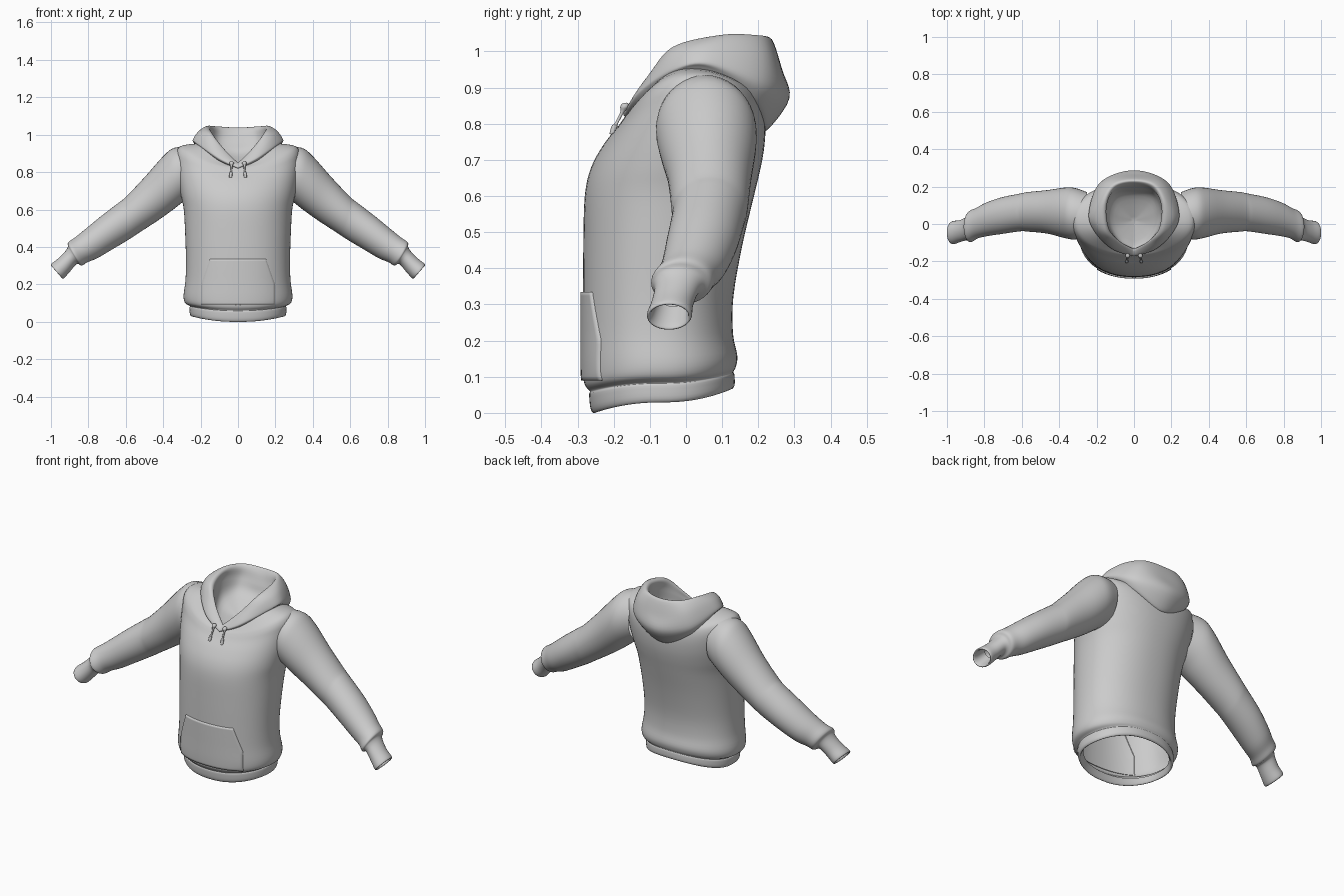
import bpy, bmesh
from math import sin, cos, pi, copysign
from mathutils import Vector as V
from mathutils.bvhtree import BVHTree


def spline(pts, n, before=None, after=None):
    """Catmull-Rom samples through pts, n steps per span."""
    p = [before or pts[0]] + list(pts) + [after or pts[-1]]
    out = []
    for i in range(1, len(p) - 2):
        a, b, c, d = p[i - 1:i + 3]
        for k in range(n):
            t = k / n
            out.append(0.5 * (2 * b + (c - a) * t + (2 * a - 5 * b + 4 * c - d) * t * t
                              + (3 * b - a - 3 * c + d) * t ** 3))
    return out + [pts[-1].copy()]


def make(name, verts, faces):
    bm = bmesh.new()
    vs = [bm.verts.new(v) for v in verts]
    for f in faces:
        bm.faces.new([vs[i] for i in f])
    bmesh.ops.remove_doubles(bm, verts=bm.verts, dist=1e-5)
    bmesh.ops.recalc_face_normals(bm, faces=bm.faces)
    me = bpy.data.meshes.new(name)
    bm.to_mesh(me)
    bm.free()
    me.polygons.foreach_set("use_smooth", [True] * len(me.polygons))
    ob = bpy.data.objects.new(name, me)
    bpy.context.collection.objects.link(ob)
    return ob


def loft(name, rings, n):
    """Skin closed rings, smoothed along their length."""
    cols = [spline(col, n) for col in zip(*rings)]
    m, rows = len(cols), len(cols[0])
    verts = [cols[j][i] for i in range(rows) for j in range(m)]
    faces = [(i * m + j, i * m + (j + 1) % m, (i + 1) * m + (j + 1) % m, (i + 1) * m + j)
             for i in range(rows - 1) for j in range(m)]
    return make(name, verts, faces)


# Torso: half width, front y, back y, then z at front, side and back
torso_rows = [
    (.235, -.235, .110, .035, .060, .090),
    (.246, -.252, .122, .000, .030, .066),
    (.257, -.264, .134, .012, .040, .075),
    (.259, -.268, .134, .050, .075, .105),
    (.257, -.266, .131, .060, .084, .113),
    (.283, -.281, .138, .080, .100, .128),
    (.291, -.285, .142, .125, .140, .158),
    (.281, -.285, .130, .220, .220, .220),
    (.278, -.285, .131, .320, .320, .320),
    (.282, -.284, .155, .460, .460, .460),
    (.290, -.280, .188, .600, .600, .600),
    (.306, -.262, .207, .680, .680, .680),
    (.322, -.226, .217, .745, .770, .740),
    (.330, -.190, .220, .790, .860, .800),
    (.327, -.172, .214, .815, .915, .850),
    (.295, -.160, .200, .828, .943, .880),
    (.195, -.140, .165, .838, .955, .900)]


def torso_ring(w, yf, yb, zf, zs, zb, m=72):
    ring = []
    for j in range(m):
        c, s = cos(2 * pi * j / m), sin(2 * pi * j / m)
        e = 2 / 2.2
        x = w * copysign(abs(c) ** e, c)
        y = (yf + yb) / 2 + (yb - yf) / 2 * copysign(abs(s) ** e, s)
        ring.append(V((x, y, zs * c * c + (zb if s > 0 else zf) * s * s)))
    return ring


torso = loft("torso", [torso_ring(*r) for r in torso_rows], 4)

# Sleeves with cuffs: top x,z / bottom x,z of each ring, centre y, half depth
sleeve_rows = [
    (.250, .935, .250, .670, .050, .120),
    (.340, .930, .295, .640, .055, .138),
    (.400, .885, .350, .597, .060, .134),
    (.500, .772, .430, .540, .065, .116),
    (.600, .667, .530, .475, .065, .106),
    (.640, .635, .575, .445, .062, .101),
    (.740, .558, .670, .388, .045, .098),
    (.820, .492, .752, .340, .025, .090),
    (.872, .450, .805, .318, .005, .082),
    (.908, .424, .835, .300, -.012, .084),
    (.910, .400, .853, .308, -.020, .070),
    (.926, .374, .868, .304, -.026, .061),
    (.962, .338, .900, .266, -.038, .058),
    (.999, .308, .932, .232, -.046, .062),
    (.990, .302, .937, .241, -.046, .052),
    (.940, .345, .890, .295, -.034, .045)]


def sleeve_ring(side, tx, tz, bx, bz, yc, d, m=40):
    mid, up = V((tx + bx, 0, tz + bz)) / 2, V((tx - bx, 0, tz - bz)) / 2
    ring = []
    for j in range(m):
        a = 2 * pi * j / m
        p = mid + up * cos(a) + V((0, yc + d * sin(a), 0))
        ring.append(V((p.x * side, p.y, p.z)))
    return ring


for side, word in ((1, "left"), (-1, "right")):
    loft("sleeve_" + word, [sleeve_ring(side, *r) for r in sleeve_rows], 4)

# Hood: each row runs from front centre round one side to back centre
hood_rows = [
    [(0, -.150, .815), (.10, -.115, .855), (.185, -.035, .915), (.215, .06, .935), (.15, .18, .85), (0, .205, .785)],
    [(0, -.172, .822), (.11, -.135, .872), (.205, -.040, .937), (.232, .06, .953), (.17, .20, .865), (0, .228, .785)],
    [(0, -.168, .835), (.12, -.130, .893), (.215, -.033, .957), (.240, .07, .970), (.178, .225, .91), (0, .286, .870)],
    [(0, -.155, .845), (.11, -.115, .920), (.190, -.035, .995), (.210, .08, 1.018), (.150, .225, .99), (0, .266, .950)],
    [(0, -.142, .850), (.092, -.100, .934), (.155, -.035, 1.013), (.170, .10, 1.045), (.115, .208, 1.042), (0, .237, 1.034)],
    [(0, -.135, .846), (.078, -.092, .926), (.135, -.025, 1.00), (.147, .10, 1.034), (.10, .190, 1.028), (0, .212, 1.018)],
    [(0, -.132, .836), (.080, -.090, .895), (.138, -.015, .950), (.150, .08, .980), (.105, .170, .97), (0, .185, .960)],
    [(0, -.115, .815), (.070, -.080, .840), (.115, -.010, .865), (.125, .06, .890), (.09, .130, .90), (0, .150, .895)],
    [(0, .02, .825)] * 6]


def hood_ring(row):
    p = [V(q) for q in row]
    half = spline(p, 8, after=V((-p[-2].x, p[-2].y, p[-2].z)))
    return half + [V((-q.x, q.y, q.z)) for q in half[-2:0:-1]]


loft("hood", [hood_ring(r) for r in hood_rows], 5)

# Kangaroo pocket: trapezoid patch draped on the torso front
bm = bmesh.new()
bm.from_mesh(torso.data)
tree = BVHTree.FromBMesh(bm)
bm.free()


def front_y(x, z):
    return tree.ray_cast(V((x, -1, z)), V((0, 1, 0)))[0].y


nx, nz = 36, 24
verts = []
for i in range(nz + 1):
    v = min(max((i - 1) / (nz - 2), 0), 1)
    z = .09 + .245 * v
    w = .198 if z < .2 else .198 - .048 * (z - .2) / .135
    for j in range(nx + 1):
        u = min(max((j - 1) / (nx - 2), 0), 1) * 2 - 1
        edge = i in (0, nz) or j in (0, nx)
        verts.append(V((u * w, front_y(u * w, z) + (.004 if edge else -.007), z)))
faces = [(k, k + 1, k + nx + 2, k + nx + 1)
         for i in range(nz) for k in range(i * (nx + 1), i * (nx + 1) + nx)]
make("pocket", verts, faces)


# Drawstrings with eyelet knots and end tips
def tube(name, path, radii, m=12):
    loft(name, [[p + r * V((cos(2 * pi * j / m), sin(2 * pi * j / m), 0)) for j in range(m)]
                for p, r in zip(path, radii)], 4)


for side, word in ((1, "left"), (-1, "right")):
    path = [V((side * x, y, z)) for x, y, z in (
        (.034, -.165, .858), (.034, -.168, .855), (.034, -.170, .846), (.035, -.174, .836), (.035, -.180, .825),
        (.037, -.193, .800), (.038, -.197, .795), (.039, -.203, .775), (.039, -.203, .771), (.039, -.203, .770))]
    tube("drawstring_" + word, path, (0, .009, .012, .007, .005, .005, .008, .008, .007, 0))
